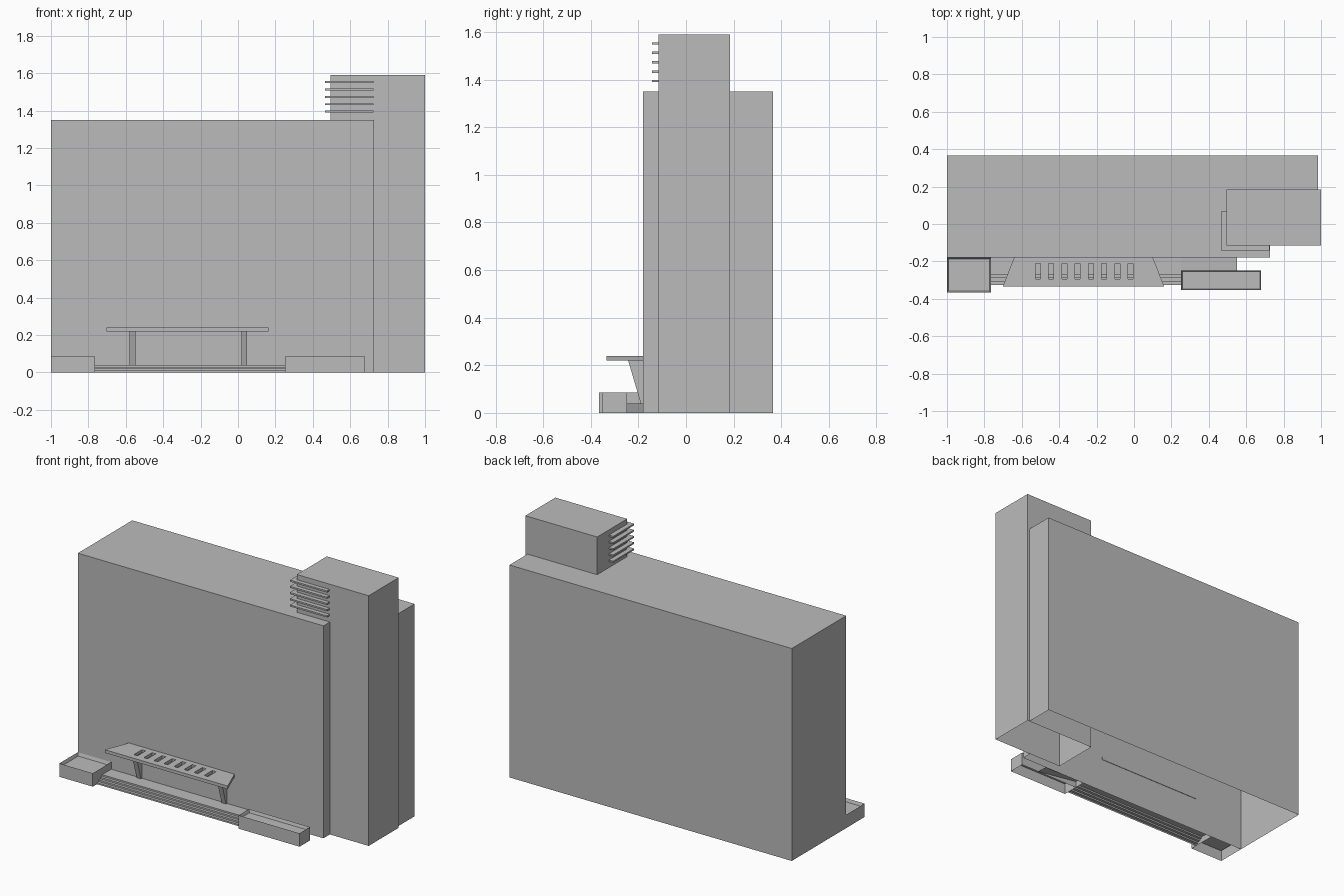
import bpy, bmesh
from mathutils import Vector

cube = bpy.data.objects.get("Cube")
if cube:
    bpy.data.objects.remove(cube, do_unlink=True)

# Single plain concrete colour
grey = bpy.data.materials.new("concrete_grey")
grey.use_nodes = True
GREY = (0.5, 0.5, 0.5, 1)
grey.diffuse_color = GREY
grey.node_tree.nodes["Principled BSDF"].inputs["Base Color"].default_value = GREY


def prism(name, outline, offset, open_bottom=True, rim=0, depth=0):
    """Extrude a closed outline; optionally sink the top and leave the underside open."""
    bm = bmesh.new()
    face = bm.faces.new([bm.verts.new(p) for p in outline])
    ext = bmesh.ops.extrude_face_region(bm, geom=[face], use_keep_orig=True)["geom"]
    moved = [v for v in ext if isinstance(v, bmesh.types.BMVert)]
    bmesh.ops.translate(bm, verts=moved, vec=Vector(offset))
    bmesh.ops.recalc_face_normals(bm, faces=bm.faces)
    bm.normal_update()
    if rim:
        top = max(bm.faces, key=lambda f: f.calc_center_median().z)
        bmesh.ops.inset_region(bm, faces=[top], thickness=rim)
        bmesh.ops.translate(bm, verts=top.verts, vec=(0, 0, -depth))
    if open_bottom:
        under = [f for f in bm.faces if all(abs(v.co.z) < 1e-5 for v in f.verts)]
        bmesh.ops.delete(bm, geom=under, context="FACES")
    mesh = bpy.data.meshes.new(name)
    bm.to_mesh(mesh)
    bm.free()
    mesh.materials.append(grey)
    obj = bpy.data.objects.new(name, mesh)
    bpy.context.collection.objects.link(obj)
    return obj


def plan(points, z=0):
    return [(x, y, z) for x, y in points]


def rect(x0, x1, y0, y1, z=0):
    return plan([(x0, y0), (x1, y0), (x1, y1), (x0, y1)], z)


WALL = -0.18            # front wall of the main block
TX, TY0, TY1 = 0.495, -0.116, 0.185   # tower left edge, front and back

# Main slab, notched around the tower
prism("main_block", plan([(-1, WALL), (0.727, WALL), (0.727, TY0), (TX, TY0),
                          (TX, TY1), (0.985, TY1), (0.985, 0.366), (-1, 0.366)]),
      (0, 0, 1.35))

# Stair tower
prism("stair_tower", rect(TX, 1, TY0, TY1), (0, 0, 1.59))

# Fins wrapping the tower corner
for i in range(5):
    prism(f"tower_fin_{i + 1}",
          plan([(0.465, -0.143), (0.725, -0.143), (0.725, TY0), (TX, TY0),
                (TX, 0.067), (0.465, 0.067)], 1.389 + i * 0.0395),
          (0, 0, 0.01), open_bottom=False)

# Entrance steps: stepped profile swept along x
profile = [(WALL, 0), (WALL, 0.04)]
for i, y in enumerate((-0.271, -0.289, -0.307, -0.325)):
    profile += [(y, 0.04 - i * 0.01), (y, 0.03 - i * 0.01)]
prism("entrance_steps", [(-0.765, y, z) for y, z in profile], (1.017, 0, 0))

# Side ramp behind the long planter
prism("side_ramp", [(0.252, -0.25, 0), (0.252, -0.25, 0.04), (0.55, -0.25, 0)],
      (0, 0.07, 0))

# Planters
prism("square_planter", rect(-1, -0.765, -0.366, WALL), (0, 0, 0.085),
      rim=0.01, depth=0.02)
prism("long_planter", rect(0.252, 0.68, -0.353, -0.248), (0, 0, 0.085),
      rim=0.009, depth=0.02)

# Canopy with a row of through slots
canopy = prism("entrance_canopy",
               plan([(-0.702, -0.335), (0.162, -0.335), (0.1, -0.177), (-0.64, -0.177)], 0.22),
               (0, 0, 0.02), open_bottom=False)
for i in range(8):
    x = -0.527 + i * 0.0707
    cutter = prism("slot_cutter", rect(x, x + 0.027, -0.294, -0.212, 0.2),
                   (0, 0, 0.06), open_bottom=False)
    cutter.hide_render = True
    mod = canopy.modifiers.new("slot", "BOOLEAN")
    mod.operation, mod.solver, mod.object = "DIFFERENCE", "EXACT", cutter
    bpy.context.view_layer.objects.active = canopy
    bpy.ops.object.modifier_apply(modifier=mod.name)
    bpy.data.objects.remove(cutter, do_unlink=True)

# Tapered canopy brackets
for side, x in (("right", -0.58), ("left", 0.018)):
    prism(f"canopy_bracket_{side}",
          [(x, WALL, 0.04), (x, -0.19, 0.04), (x, -0.243, 0.22), (x, WALL, 0.22)],
          (0.031, 0, 0), open_bottom=False)
